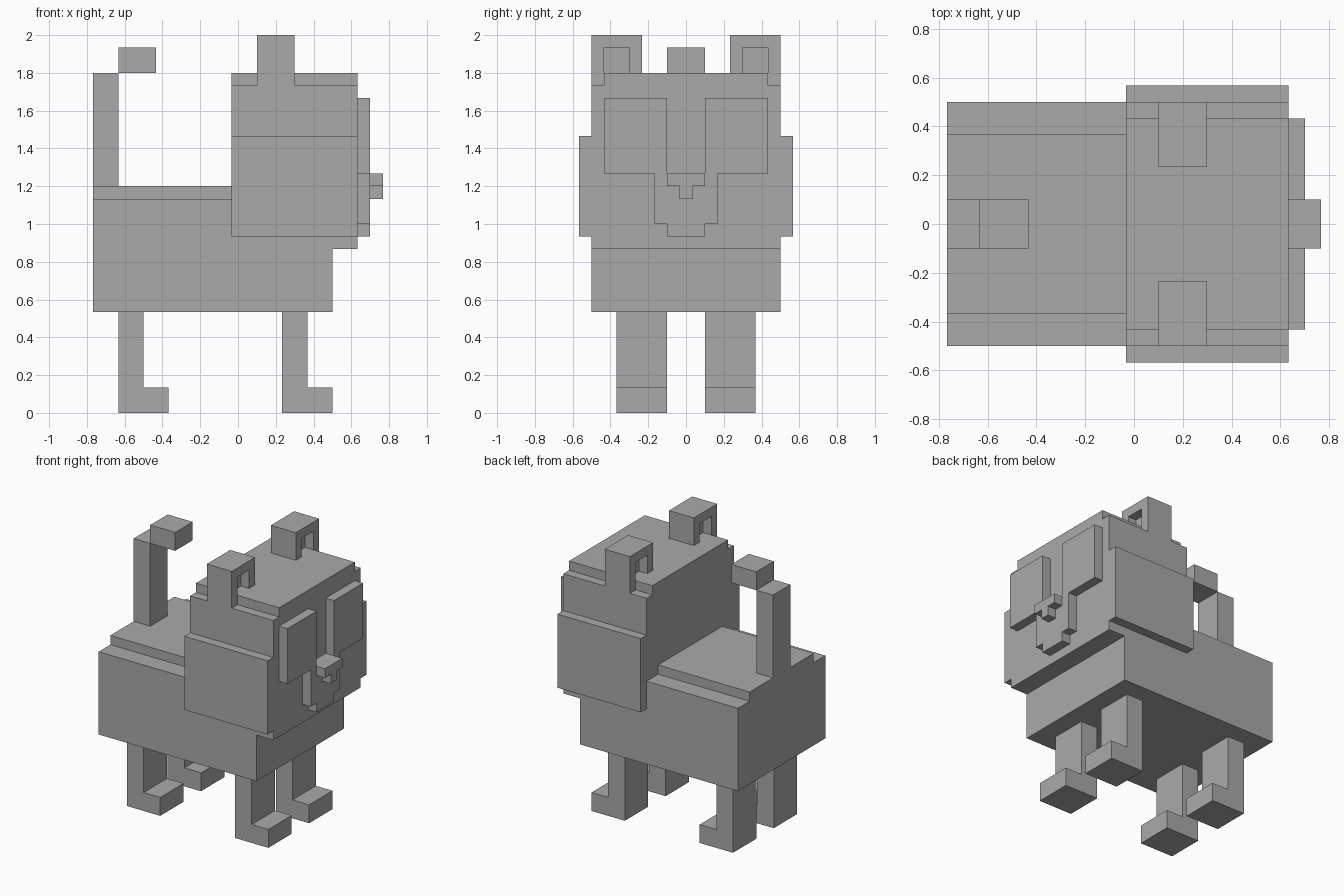
import bpy
import bmesh
from mathutils import Vector

cube = bpy.data.objects.get("Cube")
if cube:
    bpy.data.objects.remove(cube, do_unlink=True)

U = 1 / 15  # one block of the model's grid

grey = bpy.data.materials.new("plain grey")
grey.use_nodes = True
colour = (0.4, 0.4, 0.4, 1)
grey.diffuse_color = colour
grey.node_tree.nodes["Principled BSDF"].inputs["Base Color"].default_value = colour


def extrude(name, points, start, end, axis):
    """Extrude a profile: (y, z) points along x, or (x, z) points along y."""
    bm = bmesh.new()
    if axis == "x":
        verts = [bm.verts.new((start * U, a * U, b * U)) for a, b in points]
        step = Vector(((end - start) * U, 0, 0))
    else:
        verts = [bm.verts.new((a * U, start * U, b * U)) for a, b in points]
        step = Vector((0, (end - start) * U, 0))
    face = bm.faces.new(verts)
    top = bmesh.ops.extrude_face_region(bm, geom=[face], use_keep_orig=True)
    moved = [g for g in top["geom"] if isinstance(g, bmesh.types.BMVert)]
    bmesh.ops.translate(bm, verts=moved, vec=step)
    bmesh.ops.recalc_face_normals(bm, faces=bm.faces)
    mesh = bpy.data.meshes.new(name)
    bm.to_mesh(mesh)
    bm.free()
    mesh.materials.append(grey)
    obj = bpy.data.objects.new(name, mesh)
    bpy.context.collection.objects.link(obj)
    return obj


def box(name, x, y, z):
    return extrude(name, [(x[0], z[0]), (x[1], z[0]), (x[1], z[1]), (x[0], z[1])],
                   y[0], y[1], "y")


def mirrored(half):
    """Complete a half profile across y = 0."""
    return half + [(-y, z) for y, z in reversed(half)]


def flip(points, side):
    return [(y * side, z) for y, z in points]


# Body with a low chest under the head, and a raised back
extrude("body", [(-11.5, 8), (7.5, 8), (7.5, 13), (-0.5, 13), (-0.5, 17), (-11.5, 17)],
        -7.5, 7.5, "y")
box("back_ridge", (-11.5, -0.5), (-5.5, 5.5), (17, 18))

# Head with wide cheeks and a stepped crown
head_half = [(7.5, 13), (7.5, 14), (8.5, 14), (8.5, 22), (7.5, 22),
             (7.5, 26), (6.5, 26), (6.5, 27)]
extrude("head", mirrored(head_half), -0.5, 9.5, "x")

# Raised face mask: eye patches joined to the muzzle
mask_half = [(1.5, 14), (1.5, 15), (2.5, 15), (2.5, 19), (6.5, 19),
             (6.5, 25), (1.5, 25), (1.5, 19)]
extrude("face_mask", mirrored(mask_half), 9.5, 10.5, "x")

# Nose
nose_half = [(0.5, 17), (0.5, 18), (1.5, 18), (1.5, 19)]
extrude("nose", mirrored(nose_half), 10.5, 11.5, "x")

# Ears (arch with a recessed inner wall) and legs with feet, on both sides
arch = [(3.5, 27), (3.5, 30), (7.5, 30), (7.5, 26), (6.5, 26),
        (6.5, 29), (4.5, 29), (4.5, 27)]
for side, label in ((-1, "near"), (1, "far")):
    extrude(f"{label}_ear", flip(arch, side), 1.5, 4.5, "x")
    box(f"{label}_inner_ear", (2.5, 3.5), (4.5 * side, 6.5 * side), (27, 29))
    for x, end in ((3.5, "front"), (-9.5, "hind")):
        leg = [(x, 0), (x + 4, 0), (x + 4, 2), (x + 2, 2), (x + 2, 8), (x, 8)]
        extrude(f"{label}_{end}_leg", leg, 1.5 * side, 5.5 * side, "y")

# Tail with its forward tip
box("tail", (-11.5, -9.5), (-1.5, 1.5), (18, 27))
box("tail_tip", (-9.5, -6.5), (-1.5, 1.5), (27, 29))
